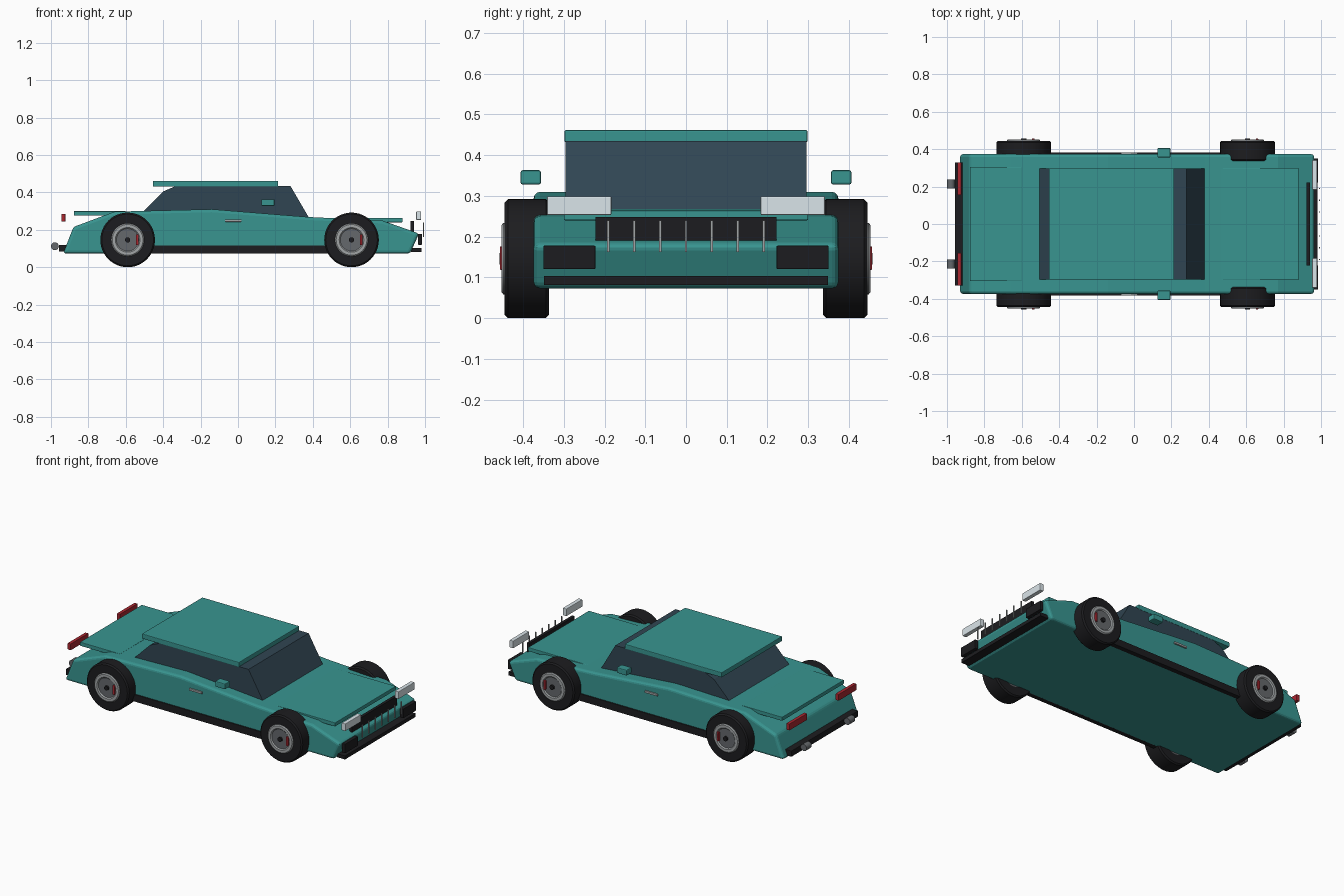
import bpy, bmesh, math
from mathutils import Matrix

if "Cube" in bpy.data.objects:
    bpy.data.objects.remove(bpy.data.objects["Cube"])

COLOURS = {
    "teal": (0.04, 0.30, 0.28), "glass": (0.03, 0.06, 0.085), "black": (0.012, 0.012, 0.014),
    "silver": (0.36, 0.38, 0.39), "steel": (0.13, 0.14, 0.15), "red": (0.40, 0.02, 0.03),
    "lamp": (0.70, 0.78, 0.82),
}
MATS = {}
for key, c in COLOURS.items():
    MATS[key] = bpy.data.materials.new(key)
    MATS[key].diffuse_color = (*c, 1)


def finish(name, bm, colour, bevel=0, segments=2, smooth=False):
    bmesh.ops.recalc_face_normals(bm, faces=bm.faces)
    mesh = bpy.data.meshes.new(name)
    bm.to_mesh(mesh)
    bm.free()
    mesh.materials.append(MATS[colour])
    ob = bpy.data.objects.new(name, mesh)
    bpy.context.collection.objects.link(ob)
    if bevel:
        m = ob.modifiers.new("bevel", 'BEVEL')
        m.width, m.segments, m.limit_method = bevel, segments, 'ANGLE'
        m.angle_limit = math.radians(40)
    if smooth:
        bpy.context.view_layer.objects.active = ob
        ob.select_set(True)
        bpy.ops.object.shade_smooth_by_angle(angle=math.radians(35))
        ob.select_set(False)
    return ob


def box(name, x, y, z, colour, bevel=0.0):
    """Box from (min, max) ranges."""
    bm = bmesh.new()
    bmesh.ops.create_cube(bm, size=1)
    for v in bm.verts:
        for i, r in enumerate((x, y, z)):
            v.co[i] = r[0] if v.co[i] < 0 else r[1]
    return finish(name, bm, colour, bevel)


def side_profile(name, pts, half, colour, bevel=0.0, segments=2):
    """XZ outline extruded across the car."""
    bm = bmesh.new()
    f = bm.faces.new([bm.verts.new((x, -half, z)) for x, z in pts])
    new = bmesh.ops.extrude_face_region(bm, geom=[f])["geom"]
    bmesh.ops.translate(bm, vec=(0, 2 * half, 0),
                        verts=[v for v in new if isinstance(v, bmesh.types.BMVert)])
    return finish(name, bm, colour, bevel, segments)


def lathe(name, pts, centre, side, colour, steps=40):
    """Closed (radius, offset) outline spun around a y axis; side flips it."""
    bm = bmesh.new()
    vs = [bm.verts.new((r, y, 0)) for r, y in pts]
    edges = [bm.edges.new((vs[i], vs[(i + 1) % len(vs)])) for i in range(len(vs))]
    bmesh.ops.spin(bm, geom=vs + edges, cent=(0, 0, 0), axis=(0, 1, 0),
                   angle=math.tau, steps=steps, use_merge=False)
    bmesh.ops.remove_doubles(bm, verts=bm.verts, dist=1e-5)
    for v in bm.verts:
        v.co = (v.co.x + centre[0], side * v.co.y + centre[1], v.co.z + centre[2])
    return finish(name, bm, colour, smooth=True)


# Wedge-shaped body, glasshouse and panels
side_profile("body", [(-0.935, 0.073), (0.92, 0.073), (0.968, 0.18), (0.77, 0.25),
                      (0.38, 0.268), (-0.14, 0.31), (-0.66, 0.297), (-0.88, 0.215)],
             0.374, "teal", 0.016, 3)
side_profile("cabin_glass", [(-0.53, 0.27), (0.381, 0.262), (0.28, 0.435),
                             (-0.33, 0.435), (-0.40, 0.405), (-0.505, 0.30)], 0.296, "glass")
box("roof", (-0.455, 0.215), (-0.298, 0.298), (0.431, 0.462), "teal", 0.004)
box("hood", (0.37, 0.88), (-0.3, 0.3), (0.24, 0.264), "teal", 0.003)
box("trunk_lid", (-0.877, -0.60), (-0.305, 0.305), (0.276, 0.30), "teal", 0.003)

# Front and rear trim
box("grille", (0.923, 0.941), (-0.222, 0.222), (0.19, 0.248), "black")
for i in range(-3, 4):
    y = i * 0.0635
    box("grille_bar", (0.989, 0.995), (y - 0.003, y + 0.003), (0.162, 0.24), "silver")
box("front_lip", (0.925, 0.982), (-0.348, 0.348), (0.081, 0.103), "black")
box("rear_bumper", (-0.958, -0.90), (-0.33, 0.33), (0.083, 0.12), "black", 0.003)


# Parts found on both sides
def pair(name, x, y, z, colour, bevel=0.0):
    for s in (-1, 1):
        box(name, x, sorted((s * y[0], s * y[1])), z, colour, bevel)


pair("headlight", (0.953, 0.979), (0.183, 0.341), (0.253, 0.299), "lamp", 0.003)
pair("front_intake", (0.962, 0.985), (0.222, 0.35), (0.12, 0.178), "black", 0.003)
pair("tail_light", (-0.945, -0.923), (0.155, 0.33), (0.244, 0.285), "red", 0.003)
pair("side_sill", (-0.55, 0.55), (0.35, 0.382), (0.072, 0.117), "black", 0.003)
pair("door_handle", (-0.07, 0.018), (0.37, 0.383), (0.243, 0.256), "silver", 0.002)
pair("mirror", (0.125, 0.195), (0.356, 0.406), (0.328, 0.363), "teal", 0.005)

for s in (-1, 1):
    # Exhaust tips lie across the car
    lathe("exhaust_tip", [(0, -0.025), (0.021, -0.025), (0.021, 0.025), (0, 0.025)],
          (-0.979, s * 0.214, 0.112), s, "steel", 20)
    # Wheels
    for x in (-0.59, 0.607):
        c = (x, 0, 0.146)
        lathe("tyre", [(0.085, 0.336), (0.138, 0.336), (0.146, 0.344), (0.146, 0.437),
                       (0.138, 0.445), (0.085, 0.445)], c, s, "black", 48)
        lathe("rim_ring", [(0.06, 0.40), (0.088, 0.40), (0.088, 0.448), (0.082, 0.453),
                           (0.066, 0.453), (0.06, 0.447)], c, s, "silver")
        lathe("rim_disc", [(0, 0.34), (0.086, 0.34), (0.086, 0.41), (0.063, 0.447),
                           (0, 0.447)], c, s, "steel")
        lathe("hub", [(0, 0.44), (0.014, 0.44), (0.014, 0.458), (0, 0.458)], c, s, "black", 16)
        box("brake_caliper", (x + 0.044, x + 0.058), sorted((s * 0.43, s * 0.457)),
            (0.118, 0.176), "red", 0.003)

for m in bpy.data.materials:
    if m.users and not m.is_grease_pencil:
        m.use_nodes = True
        m.node_tree.nodes["Principled BSDF"].inputs["Base Color"].default_value = m.diffuse_color
